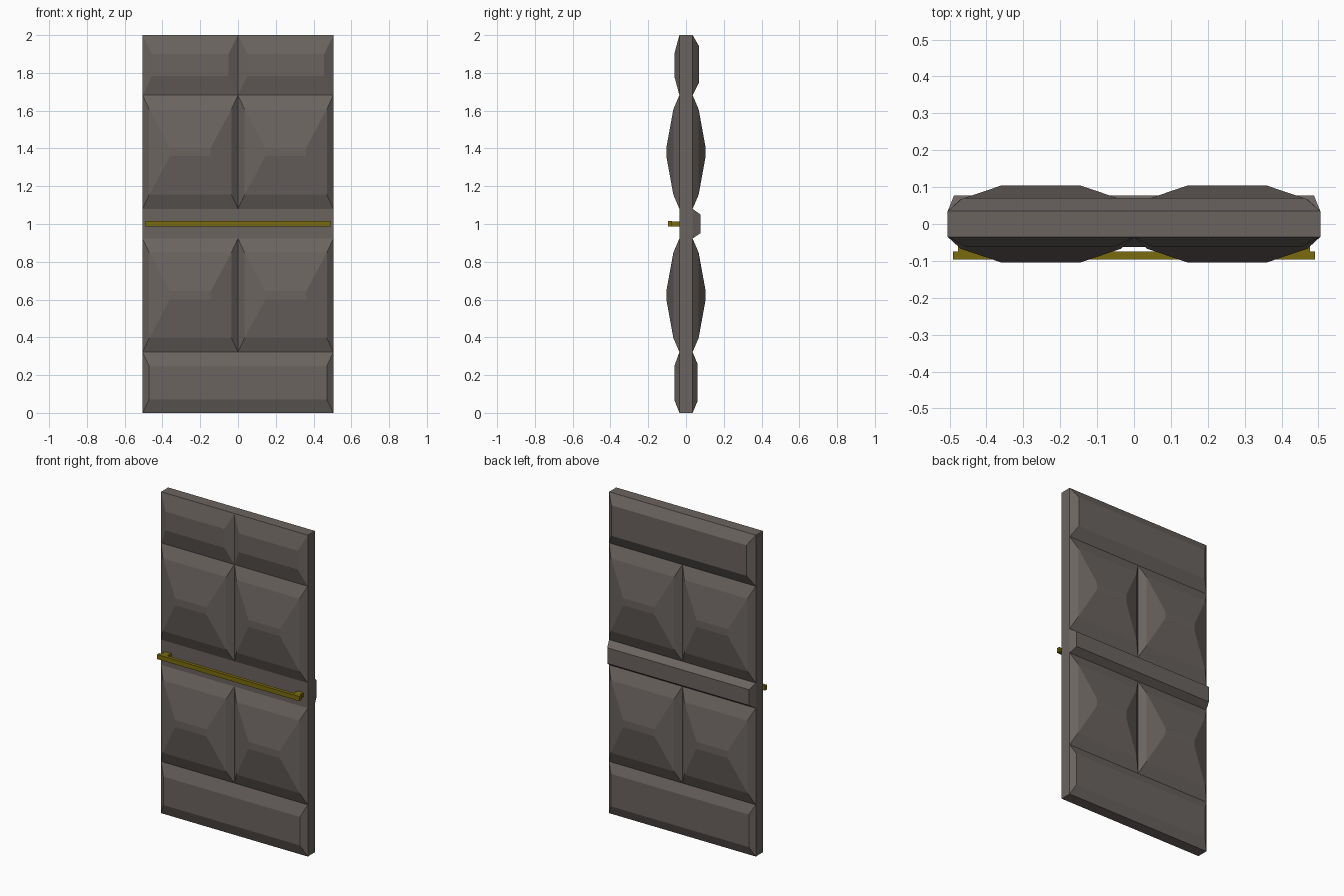
import bpy, bmesh

if "Cube" in bpy.data.objects:
    bpy.data.objects.remove(bpy.data.objects["Cube"])

def material(name, col):
    m = bpy.data.materials.new(name)
    m.diffuse_color = (*col, 1)
    m.use_nodes = True
    m.node_tree.nodes["Principled BSDF"].inputs["Base Color"].default_value = m.diffuse_color
    return m

STEEL = material("dark_grey_brown", (0.145, 0.127, 0.115))
BRASS = material("olive_brass", (0.195, 0.148, 0.004))

def make(name, bm, mat):
    bmesh.ops.recalc_face_normals(bm, faces=bm.faces)
    me = bpy.data.meshes.new(name)
    bm.to_mesh(me)
    bm.free()
    me.materials.append(mat)
    ob = bpy.data.objects.new(name, me)
    bpy.context.collection.objects.link(ob)
    return ob

def raised(name, levels, mat=STEEL):
    """Stack of rectangles (x0, x1, z0, z1, y) bridged into a stepped pyramid."""
    bm = bmesh.new()
    rings = []
    for x0, x1, z0, z1, y in levels:
        rings.append([bm.verts.new((x, y, z)) for x, z in
                      ((x0, z0), (x1, z0), (x1, z1), (x0, z1))])
    for a, b in zip(rings, rings[1:]):
        for i in range(4):
            j = (i + 1) % 4
            bm.faces.new((a[i], a[j], b[j], b[i]))
    bm.faces.new(rings[0])
    bm.faces.new(rings[-1])
    return make(name, bm, mat)

W, T = 0.505, 0.035

# door slab
raised("door_slab", [(-W, W, 0, 2, -T), (-W, W, 0, 2, T)])

# four double-sloped panels on each face
for face, s in (("front", -1), ("back", 1)):
    for side, x0, x1 in (("left", -W, 0), ("right", 0, W)):
        for row, z0, z1 in (("lower", 0.322, 0.923), ("upper", 1.08, 1.682)):
            zc = (z0 + z1) / 2
            xc = (x0 + x1) / 2
            raised(f"{face}_{row}_{side}_panel", [
                (x0, x1, z0, z1, s * T),
                (x0 + 0.035, x1 - 0.035, z0 + 0.075, z1 - 0.075, s * 0.067),
                (xc - 0.108, xc + 0.108, zc - 0.022, zc + 0.022, s * 0.104)])

# kick panels along the bottom
raised("front_kick_panel", [(-W, W, 0, 0.322, -T), (-0.47, 0.47, 0.07, 0.247, -0.062)])
raised("back_kick_panel", [(-W, W, 0, 0.322, T), (-0.475, 0.475, 0.06, 0.262, 0.06)])

# top panels: a pair in front, one wide panel behind
for side, x0, x1 in (("left", -W, 0), ("right", 0, W)):
    raised(f"front_top_{side}_panel", [
        (x0, x1, 1.682, 2, -T),
        (x0 + 0.05, x1 - 0.05, 1.783, 1.9, -0.062)])
raised("back_top_panel", [(-W, W, 1.682, 2, T), (-0.465, 0.465, 1.75, 1.94, 0.07)])

# raised rail across the back
raised("back_rail", [(-W, W, 0.923, 1.08, T), (-0.488, 0.488, 0.952, 1.05, 0.077)])

# push bar and its standoffs
raised("push_bar", [(-0.49, 0.49, 0.986, 1.015, -0.096),
                    (-0.49, 0.49, 0.986, 1.015, -0.075)], BRASS)
for side, s in (("left", -1), ("right", 1)):
    xs = sorted((s * 0.435, s * 0.477))
    raised(f"{side}_bar_standoff", [(*xs, 0.988, 1.013, -0.078),
                                    (*xs, 0.988, 1.013, -0.034)], BRASS)
